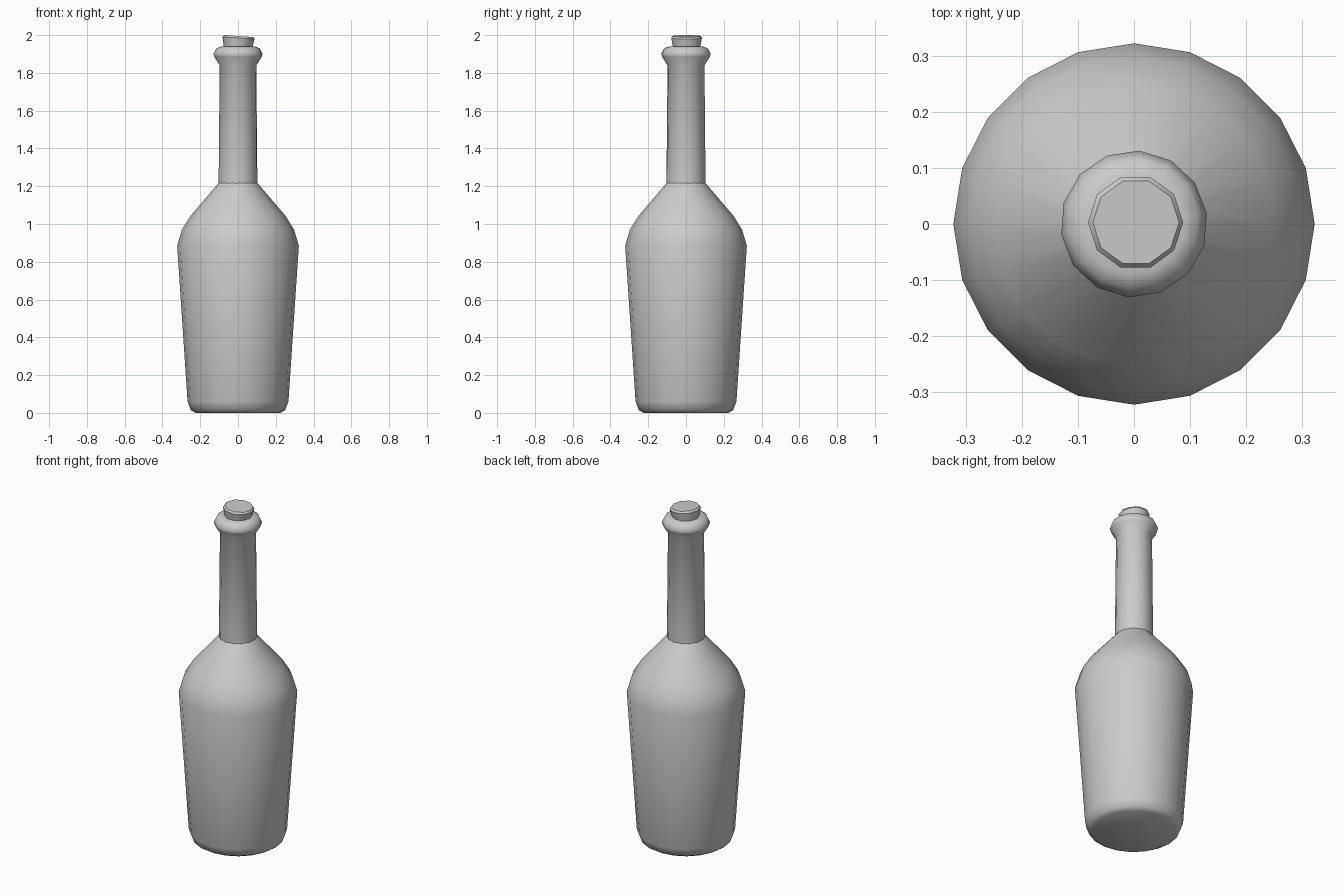
import bpy, bmesh, math
from mathutils import Matrix

if "Cube" in bpy.data.objects:
    bpy.data.objects.remove(bpy.data.objects["Cube"], do_unlink=True)

grey = bpy.data.materials.new("plain_grey")
grey.use_nodes = True
colour = (0.6, 0.6, 0.6, 1)
grey.diffuse_color = colour
grey.node_tree.nodes["Principled BSDF"].inputs["Base Color"].default_value = colour


def lathe(name, profile, sides, phase=0, cap_start=True, cap_end=True, angle=40):
    """Turn a (radius, height) profile into a faceted, smooth-shaded solid."""
    bm = bmesh.new()
    rings = []
    for r, z in profile:
        turn = [phase + math.tau * i / sides for i in range(sides)]
        rings.append([bm.verts.new((r * math.cos(a), r * math.sin(a), z)) for a in turn])
    for low, high in zip(rings, rings[1:]):
        for i in range(sides):
            j = (i + 1) % sides
            bm.faces.new((low[i], low[j], high[j], high[i]))
    if cap_start:
        bm.faces.new(rings[0][::-1])
    if cap_end:
        bm.faces.new(rings[-1])
    mesh = bpy.data.meshes.new(name)
    bm.to_mesh(mesh)
    bm.free()
    mesh.materials.append(grey)
    obj = bpy.data.objects.new(name, mesh)
    bpy.context.collection.objects.link(obj)
    bpy.ops.object.select_all(action='DESELECT')
    obj.select_set(True)
    bpy.context.view_layer.objects.active = obj
    bpy.ops.object.shade_smooth_by_angle(angle=math.radians(angle))
    return obj


# Tapered body with rounded foot and sloping shoulder
lathe("bottle_body", [(0.225, 0), (0.25, 0.015), (0.267, 0.06), (0.322, 0.885),
                      (0.297, 0.97), (0.25, 1.045), (0.1, 1.22)], 20, cap_end=False)

# Neck with a bulging lip
lathe("bottle_neck", [(0.104, 1.2), (0.098, 1.84), (0.127, 1.885), (0.131, 1.9),
                      (0.116, 1.93), (0.09, 1.94)], 14, phase=math.radians(8.6),
      cap_start=False, angle=60)

# Flared stopper, pushed in slightly askew
cork = lathe("cork_stopper", [(0.065, -0.07), (0.073, -0.02), (0.083, 0.03),
                              (0.085, 0.04), (0.077, 0.05)], 10)
cork.data.transform(Matrix.Translation((0, 0.003, 1.945)) @ Matrix.Rotation(math.radians(4), 4, 'Y'))
